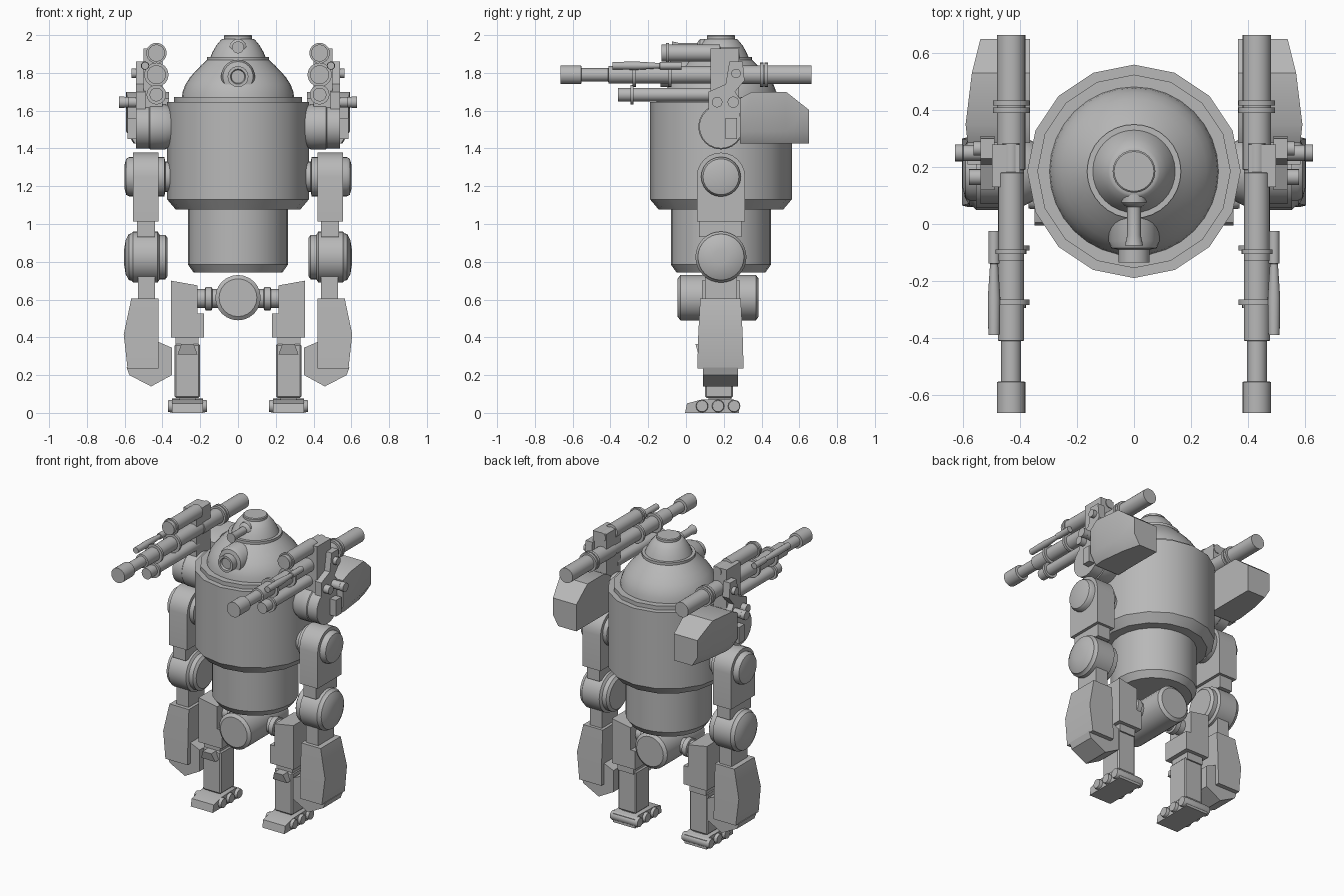
import bpy, bmesh, math
from mathutils import Vector

if "Cube" in bpy.data.objects:
    bpy.data.objects.remove(bpy.data.objects["Cube"])

grey = bpy.data.materials.new("mid_grey")
grey.diffuse_color = (0.48, 0.48, 0.48, 1)
grey.use_nodes = True
grey.node_tree.nodes["Principled BSDF"].inputs["Base Color"].default_value = grey.diffuse_color
CY = 0.185  # depth of the body and limb axis


def loft(name, rings, mirror=True, bevel=0.0):
    """Skin a list of closed rings, cap both ends, optionally mirror in x."""
    bm = bmesh.new()
    vr = [[bm.verts.new(p) for p in ring] for ring in rings]
    n = len(vr[0])
    for a, b in zip(vr, vr[1:]):
        for i in range(n):
            j = (i + 1) % n
            bm.faces.new((a[i], a[j], b[j], b[i]))
    bm.faces.new(vr[0])
    bm.faces.new(vr[-1])
    bmesh.ops.recalc_face_normals(bm, faces=bm.faces)
    if bevel:
        bmesh.ops.bevel(bm, geom=bm.edges[:], offset=bevel, segments=1,
                        affect='EDGES', profile=0.5)
    me = bpy.data.meshes.new(name)
    bm.to_mesh(me)
    bm.free()
    me.materials.append(grey)
    ob = bpy.data.objects.new(name, me)
    bpy.context.collection.objects.link(ob)
    bpy.ops.object.select_all(action='DESELECT')
    ob.select_set(True)
    bpy.context.view_layer.objects.active = ob
    bpy.ops.object.shade_smooth_by_angle(angle=math.radians(32))
    if mirror:
        m = ob.modifiers.new("mirror", 'MIRROR')
        m.use_mirror_merge = False
    return ob


def turned(name, axis, centre, profile, seg=24, mirror=True):
    """Round part: profile of (radius, position along axis); centre is the
    pair of remaining coordinates."""
    rings = []
    for r, t in profile:
        ring = []
        for i in range(seg):
            a = 2 * math.pi * i / seg
            p = [centre[0] + r * math.cos(a), centre[1] + r * math.sin(a)]
            p.insert("xyz".index(axis), t)
            ring.append(p)
        rings.append(ring)
    return loft(name, rings, mirror)


def plate(name, axis, outline, a, b, mirror=True, bevel=0.0):
    """Outline in the other two axes, extruded from a to b."""
    k = "xyz".index(axis)
    rings = []
    for t in (a, b):
        ring = []
        for q in outline:
            p = list(q)
            p.insert(k, t)
            ring.append(p)
        rings.append(ring)
    return loft(name, rings, mirror, bevel)


def box(name, x, y, z, bevel=0.0):
    return plate(name, 'z', [(x[0], y[0]), (x[1], y[0]), (x[1], y[1]), (x[0], y[1])],
                 z[0], z[1], True, bevel)


# body
mid = (0, CY)
turned("waist", 'z', mid, [(.235, .743), (.265, .785), (.265, 1.09)], 24, False)
turned("torso", 'z', mid, [(.33, 1.077), (.375, 1.13), (.375, 1.645)], 16, False)
turned("torso_rim", 'z', mid, [(.34, 1.64), (.34, 1.672)], 16, False)
turned("dome", 'z', mid, [(.298, 1.665), (.293, 1.70), (.278, 1.74), (.255, 1.775),
                          (.225, 1.81), (.19, 1.845), (.165, 1.868)], 32, False)
turned("dome_rim", 'z', mid, [(.165, 1.865), (.165, 1.885)], 32, False)
turned("top_dome", 'z', mid, [(.145, 1.885), (.135, 1.91), (.115, 1.945),
                              (.09, 1.975), (.08, 1.98)], 32, False)
turned("top_cap", 'z', mid, [(.075, 1.975), (.075, 1.995), (.07, 2.0)], 24, False)

# eyes
turned("main_eye", 'y', (0, 1.78), [(.09, .06), (.09, -.06), (.08, -.085), (.055, -.09),
                                    (.055, -.135), (.04, -.135), (.035, -.12)], 24, False)
turned("upper_eye", 'y', (0, 1.935), [(.045, .13), (.045, .075), (.035, .065), (.024, .06),
                                      (.024, -.04), (.032, -.075)], 20, False)

# pelvis and hips
turned("pelvis", 'y', (0, .61), [(.1, -.045), (.12, -.03), (.12, .37), (.1, .385)], 24, False)
turned("hip_joint", 'x', (CY, .605), [(.05, .09), (.05, .135), (.062, .14), (.062, .172),
                                      (.05, .175), (.05, .24)])

# legs
plate("thigh", 'y', [(.18, .40), (.355, .40), (.355, .70), (.215, .675),
                     (.215, .525), (.18, .525)], .085, .285)
box("knee", (.21, .33), (.11, .26), (.35, .42))
box("shin", (.20, .335), (.10, .25), (.08, .365), .008)
loft("knee_guard", [[(.215, .065, .31), (.32, .065, .31), (.32, .13, .31), (.215, .13, .31)],
                    [(.235, .05, .365), (.30, .05, .365), (.30, .13, .365), (.235, .13, .365)]])
box("ankle", (.225, .31), (.12, .24), (.05, .13))
plate("foot", 'x', [(-.005, 0), (.28, 0), (.28, .06), (.24, .075), (.08, .07), (.005, .05)],
      .185, .35)
for i, y in enumerate((.085, .17, .255)):
    turned("foot_pivot_%d" % i, 'x', (y, .036), [(.03, .165), (.033, .175), (.033, .36),
                                               (.03, .37)], 12)

# upper arms
turned("shoulder", 'x', (CY, 1.515), [(.10, .345), (.12, .385), (.12, .465), (.115, .47),
                                      (.115, .54)])
arch = [(CY + .128 * math.cos(math.pi * i / 12), 1.25 + .128 * math.sin(math.pi * i / 12))
        for i in range(13)]
plate("upper_arm", 'x', arch + [(.057, 1.013), (.313, 1.013)], .42, .555)
turned("upper_arm_pivot", 'x', (CY, 1.25), [(.08, .35), (.08, .385), (.105, .39), (.105, .575),
                                            (.095, .592), (.06, .602)])
box("arm_link", (.44, .535), (.07, .295), (.93, 1.02))

# elbows
turned("elbow", 'x', (CY, .825), [(.10, .372), (.118, .385), (.118, .415), (.135, .425),
                                  (.135, .555), (.125, .565), (.122, .578), (.09, .595),
                                  (.04, .603)], 32)
box("forearm_link", (.44, .53), (.10, .27), (.59, .75))

# forearms and hands
def rect(x0, x1, y0, y1, z):
    return [(x0, y0, z), (x1, y0, z), (x1, y1, z), (x0, y1, z)]

loft("forearm", [rect(.42, .585, .06, .305, .235), rect(.42, .605, .065, .30, .415),
                 rect(.42, .565, .075, .29, .605)])
plate("hand", 'y', [(.59, .24), (.575, .20), (.46, .14), (.35, .20), (.35, .345),
                    (.42, .375), (.43, .24)], .09, .275)

# shoulder packs
def pack_ring(y, xo, zt, zb=1.425):
    return [(.365, y, zb), (xo - .04, y, zb), (xo, y, 1.49), (xo, y, zt), (.365, y, zt)]

loft("shoulder_pack", [pack_ring(.285, .585, 1.665), pack_ring(.35, .592, 1.70),
                       pack_ring(.53, .57, 1.70), pack_ring(.65, .54, 1.605)])
box("pack_bracket", (.40, .53), (.20, .32), (1.45, 1.60))

# guns
GX = .432
turned("main_barrel", 'y', (GX, 1.79), [(.05, -.665), (.05, -.555), (.035, -.553), (.035, -.412),
                                        (.046, -.41), (.046, .19), (.05, .192), (.05, .665)])
for i, y in enumerate((-.275, -.085, .40, .425)):
    turned("barrel_band_%d" % i, 'y', (GX, 1.79), [(.064, y - .009), (.064, y + .009)])
turned("lower_barrel", 'y', (GX, 1.685), [(.036, -.36), (.036, .16)])
turned("lower_band", 'y', (GX, 1.685), [(.052, -.295), (.052, -.278)])
turned("upper_barrel", 'y', (GX, 1.905), [(.045, -.13), (.045, .18), (.03, .182), (.03, .285)])
turned("upper_band", 'y', (GX, 1.905), [(.054, -.105), (.054, -.09)])
turned("side_tube", 'y', (.492, 1.838), [(.02, -.39), (.022, -.26), (.014, -.14), (.02, -.138),
                                         (.02, -.025)], 16)

# gun mounts
plate("gun_mount", 'x', [(.12, 1.57), (.28, 1.57), (.30, 1.64), (.26, 1.70), (.31, 1.76),
                         (.30, 1.86), (.23, 1.86), (.21, 1.74), (.12, 1.70)], .49, .54)
box("mount_core", (.40, .50), (.13, .28), (1.58, 1.93))
turned("mount_bolt_rear", 'x', (.25, 1.645), [(.028, .50), (.028, .60), (.03, .602), (.03, .63)], 16)
turned("mount_bolt_front", 'x', (.165, 1.645), [(.028, .50), (.028, .58)], 16)
turned("mount_pin", 'x', (.265, 1.797), [(.025, .50), (.025, .565)], 16)
box("mount_box", (.50, .585), (.21, .27), (1.45, 1.56))
